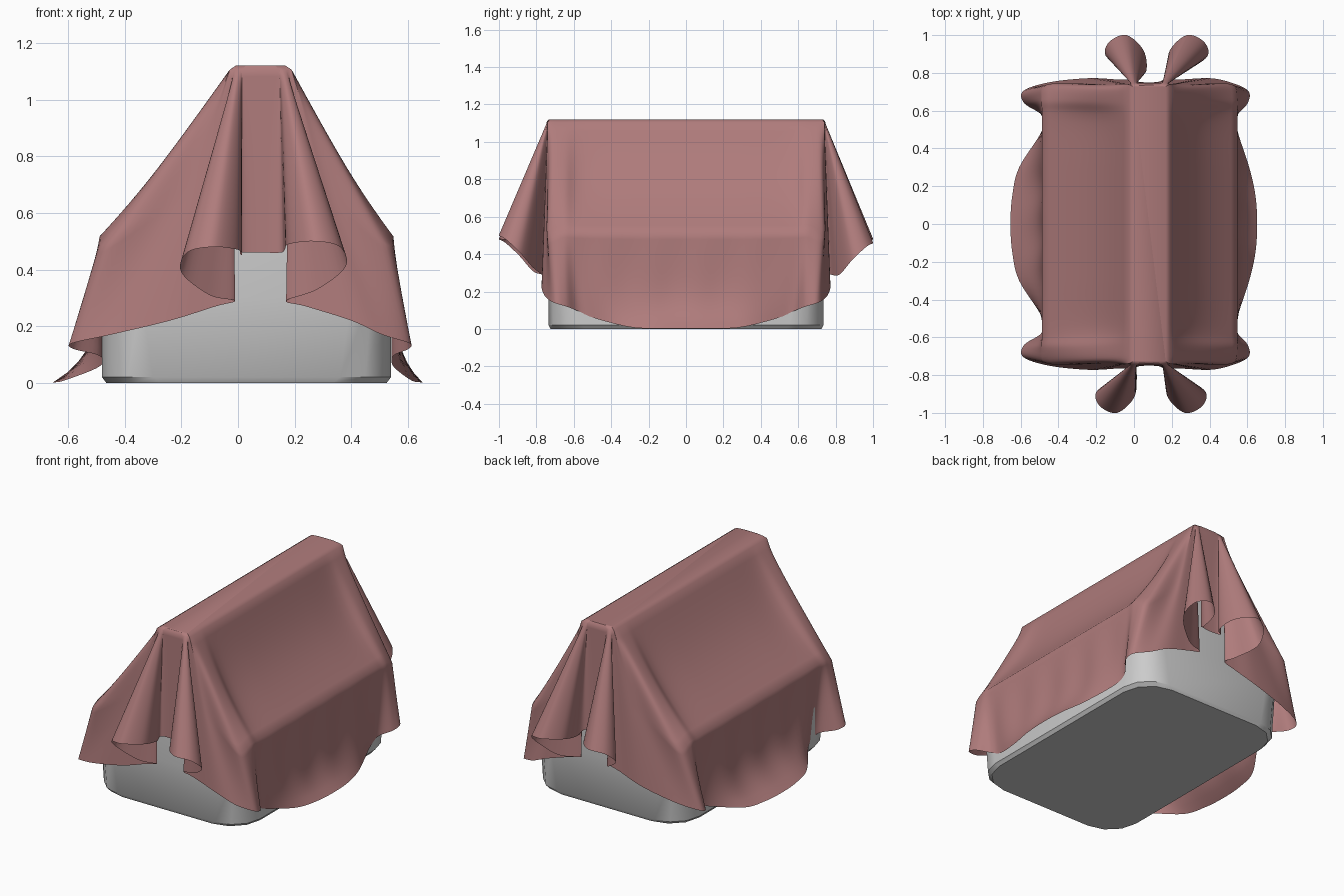
import bpy, bmesh, math
from math import sin, cos, pi, radians

if "Cube" in bpy.data.objects:
    bpy.data.objects.remove(bpy.data.objects["Cube"])


def finish(name, bm, angle):
    mesh = bpy.data.meshes.new(name)
    bm.to_mesh(mesh)
    bm.free()
    obj = bpy.data.objects.new(name, mesh)
    bpy.context.collection.objects.link(obj)
    bpy.ops.object.select_all(action='DESELECT')
    bpy.context.view_layer.objects.active = obj
    obj.select_set(True)
    bpy.ops.object.shade_smooth_by_angle(angle=radians(angle))
    return obj


def loft(rings, caps):
    """Skin a stack of closed rings; caps lists the ring indices to fill."""
    bm = bmesh.new()
    rows = [[bm.verts.new(p) for p in ring] for ring in rings]
    n = len(rows[0])
    for a, b in zip(rows, rows[1:]):
        for i in range(n):
            j = (i + 1) % n
            bm.faces.new((a[i], a[j], b[j], b[i]))
    for c in caps:
        cap = bm.faces.new(rows[c])
    bmesh.ops.recalc_face_normals(bm, faces=bm.faces)
    cap.normal_update()
    if cap.normal.z < 0:
        bmesh.ops.reverse_faces(bm, faces=bm.faces)
    return bm


# --- Grey gabled block with rounded corners ---
def rounded_rect(z, cx, hx, hy, r, seg=3):
    pts = []
    for k, (sx, sy) in enumerate(((1, 1), (-1, 1), (-1, -1), (1, -1))):
        for s in range(seg + 1):
            a = (k + s / seg) * pi / 2
            pts.append((cx + sx * (hx - r) + r * cos(a), sy * (hy - r) + r * sin(a), z))
    return pts


levels = [(0, .03, .495, .725, .19), (.02, .03, .51, .735, .18), (.30, .03, .51, .735, .14),
          (.46, .03, .505, .735, .08), (.51, .03, .475, .73, .05),
          (.80, .055, .225, .73, .04), (1.09, .08, .10, .735, .03)]
block = loft([rounded_rect(*lv) for lv in levels], (0, len(levels) - 1))
finish("gabled_block", block, 35)

# --- Draped cloth: hem of one quarter, from the middle of the end to the middle of the side ---
# offset across, distance along, height
HEM = [(0, .75, .46), (.07, .76, .46), (.085, .81, .47), (.10, .92, .49), (.19, 1.0, .50),
       (.28, .965, .48), (.30, .89, .41), (.20, .82, .33), (.09, .77, .29), (.16, .765, .27),
       (.32, .772, .22), (.48, .75, .17), (.575, .705, .14), (.572, .64, .12), (.518, .575, .095),
       (.519, .49, .058), (.58, .30, .01), (.613, .15, .002), (.622, 0, 0)]
LAST = len(HEM) - 1
FLARE = {14: 1.5, 15: 2, 16: 4, 17: 5, 18: 5}
SAG = {13: .3, 14: .8, 15: 1, 16: 1, 17: 1, 18: 1}
RIDGE_X, EAVE_X, RIDGE_Z = .08, .03, 1.105


def quarter(sx, sy, lobe_shift, lobe_drop):
    """Keys of one quarter: ridge point, eave point, hem point, flare power and sag."""
    keys = []
    for i, (x, y, z) in enumerate(HEM):
        if 2 <= i <= 7:
            x += lobe_shift
            z -= lobe_drop
        if sx < 0 and i > 11:
            x *= 1.07 if i < 14 else 1.0 if i < 16 else 1.1
        c = RIDGE_X if i < 11 else EAVE_X
        hem = (c + sx * x, sy * y, z)
        rx = 0 if i == 0 else min(.11, .055 + .006 * i)
        ridge = (RIDGE_X + sx * rx, sy * min(y, .746 - .0008 * i), RIDGE_Z)
        if i < 12:
            eave = tuple((a + b) / 2 for a, b in zip(ridge, hem))
        elif i == 12:
            eave = (EAVE_X + sx * .49, sy * .738, .49)
        else:
            eave = (EAVE_X + sx * .517, sy * min(y * 1.03, .68), .515)
        keys.append(ridge + eave + hem + (FLARE.get(i, 1), SAG.get(i, 0) * sx))
    return keys


loop = (quarter(1, -1, 0, 0)[:LAST] + quarter(1, 1, .01, .04)[:0:-1]
        + quarter(-1, 1, -.07, .02)[:LAST] + quarter(-1, -1, -.02, .02)[:0:-1])


def spline(p0, p1, p2, p3, t):
    return [.5 * (2 * b + (c - a) * t + (2 * a - 5 * b + 4 * c - d) * t * t
                  + (3 * b - a - 3 * c + d) * t ** 3)
            for a, b, c, d in zip(p0, p1, p2, p3)]


SUB, ROWS = 6, 14
spokes = []
for i in range(len(loop)):
    four = [loop[(i + k) % len(loop)] for k in (-1, 0, 1, 2)]
    spokes += [spline(*four, s / SUB) for s in range(SUB)]


def cloth_point(k, v):
    """Point on a spoke: v 0-1 runs ridge to eave, 1-2 eave to hem."""
    ridge, eave, hem, power, sag = k[0:3], k[3:6], k[6:9], max(1, k[9]), k[10]
    if v <= 1:
        x, y, z = (a + (b - a) * v for a, b in zip(ridge, eave))
        d = .045 * sin(pi * v)
        return (x - sag * d * .83, y, z - abs(sag) * d * .55)
    t = v - 1
    x, y = (a + (b - a) * t ** power for a, b in zip(eave[:2], hem[:2]))
    x += .004 * sag * sin(y * 24) * sin(pi * t)
    return (x, y, max(.001, eave[2] + (hem[2] - eave[2]) * t))


# ridge strip, then rows down to the hem
top = [(RIDGE_X + (k[0] - RIDGE_X) * .8, k[1] * .985, 1.12) for k in spokes]
rings = [top] + [[cloth_point(k, r / ROWS) for k in spokes] for r in range(2 * ROWS + 1)]
cloth = finish("draped_cloth", loft(rings, (0,)), 50)

mat = bpy.data.materials.new("cloth_rose")
mat.diffuse_color = (.43, .20, .20, 1)
mat.use_nodes = True
mat.node_tree.nodes["Principled BSDF"].inputs["Base Color"].default_value = mat.diffuse_color
cloth.data.materials.append(mat)
